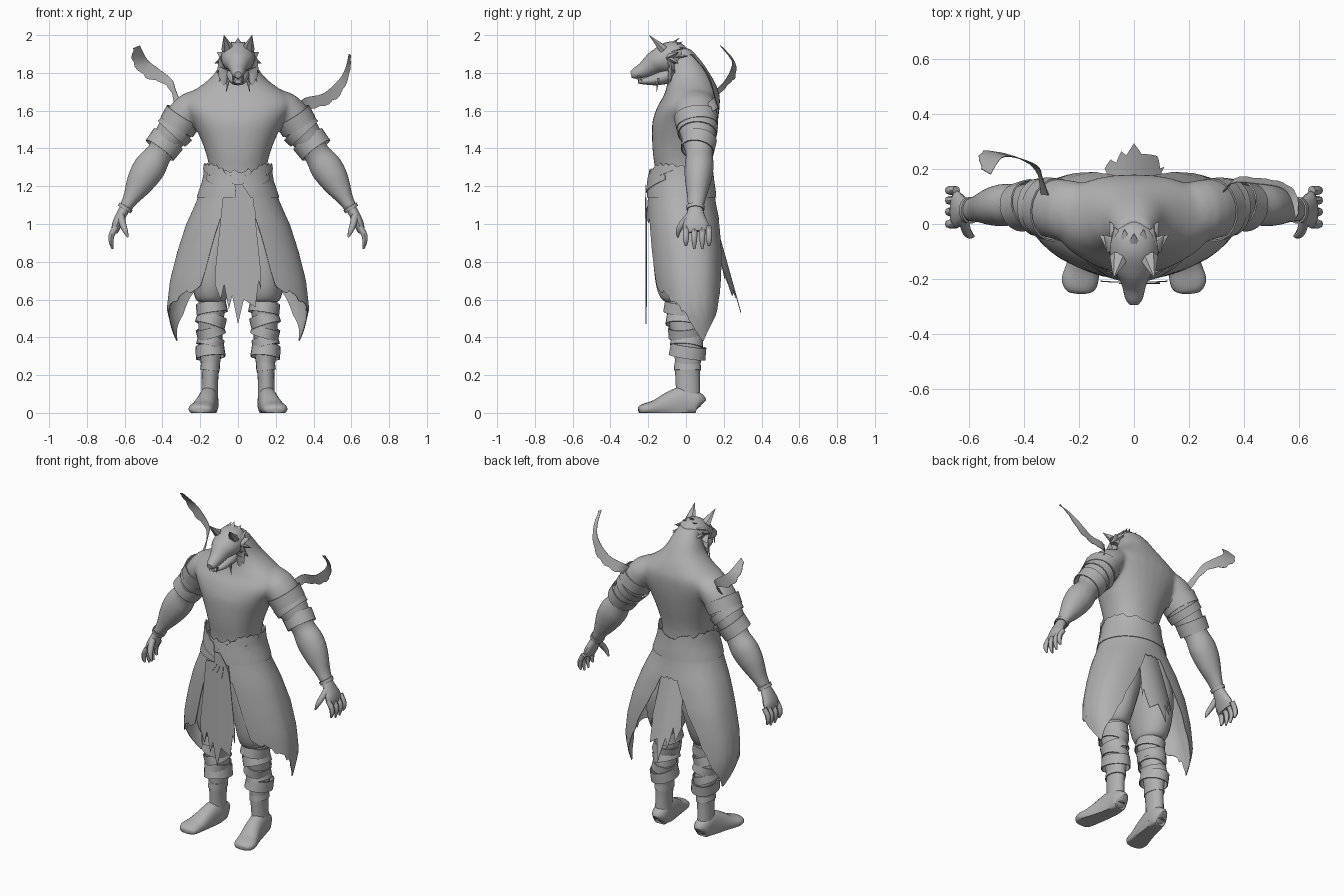
import bpy, bmesh, math, random
from mathutils import Vector

random.seed(4)
grey = bpy.data.materials.new("stone grey")
grey.diffuse_color = (0.44, 0.44, 0.44, 1)
X, Y, Z = Vector((1, 0, 0)), Vector((0, 1, 0)), Vector((0, 0, 1))


def interp(table, t):
    """Piecewise linear lookup in rows of (key, value, ...)."""
    for p, q in zip(table, table[1:]):
        if t <= q[0]:
            k = max(0, (t - p[0]) / (q[0] - p[0]))
            return [a + (b - a) * k for a, b in zip(p[1:], q[1:])]
    return list(table[-1][1:])


def smooth_rows(rows, steps):
    """Catmull-Rom through the rows."""
    out = []
    for i in range(len(rows) - 1):
        p = [rows[max(0, i - 1)], rows[i], rows[i + 1], rows[min(len(rows) - 1, i + 2)]]
        for s in range(steps):
            t = s / steps
            out.append([b + .5 * t * (c - a + t * (2*a - 5*b + 4*c - d + t * (3*(b - c) + d - a)))
                        for a, b, c, d in zip(*p)])
    return out + [list(rows[-1])]


def loft(bm, rows, ref=X, axis=None, sides=20, steps=3, n=2.0, cap=True, floor=False):
    """Skin over rings (x, y, z, radius along ref, other radius)."""
    rows = smooth_rows(rows, steps)
    rings = []
    for i, (x, y, z, a, b) in enumerate(rows):
        t = axis or (Vector(rows[min(i + 1, len(rows) - 1)][:3]) - Vector(rows[max(i - 1, 0)][:3])).normalized()
        u = (ref - t * ref.dot(t)).normalized()
        v = t.cross(u)
        ring = []
        for k in range(sides):
            c, s = math.cos(k * math.tau / sides), math.sin(k * math.tau / sides)
            c, s = math.copysign(abs(c) ** (2 / n), c), math.copysign(abs(s) ** (2 / n), s)
            p = Vector((x, y, z)) + u * c * a + v * s * b
            if floor:
                p.z = max(p.z, 0)
            ring.append(bm.verts.new(p))
        rings.append(ring)
    for r, q in zip(rings, rings[1:]):
        for k in range(sides):
            bm.faces.new((r[k], r[(k + 1) % sides], q[(k + 1) % sides], q[k]))
    if cap:
        bm.faces.new(rings[0])
        bm.faces.new(rings[-1])


def sheet(bm, grid):
    g = [[bm.verts.new(p) for p in row] for row in grid]
    for r, q in zip(g, g[1:]):
        for k in range(len(r) - 1):
            bm.faces.new((r[k], r[k + 1], q[k + 1], q[k]))


def finish(name, bm, mirror=False, thick=0, blend=0):
    bmesh.ops.recalc_face_normals(bm, faces=bm.faces)
    me = bpy.data.meshes.new(name)
    bm.to_mesh(me)
    bm.free()
    o = bpy.data.objects.new(name, me)
    bpy.context.collection.objects.link(o)
    me.materials.append(grey)
    if mirror:
        o.modifiers.new("mirror", 'MIRROR')
    if thick:
        m = o.modifiers.new("thickness", 'SOLIDIFY')
        m.thickness, m.offset = thick, 0
        o.modifiers.new("crisp edges", 'EDGE_SPLIT').split_angle = math.radians(45)
    if blend:
        m = o.modifiers.new("blend", 'REMESH')
        m.mode, m.voxel_size, m.use_smooth_shade = 'VOXEL', blend, True
        m = o.modifiers.new("soften", 'SMOOTH')
        m.factor, m.iterations = .5, 10


def solid(name, rows, mirror=False, **kw):
    bm = bmesh.new()
    loft(bm, rows, **kw)
    finish(name, bm, mirror)


def spikes(name, items, mirror=True):
    """Tapered points: (base, tip, radius, flatness)."""
    bm = bmesh.new()
    for b, t, r, f in items:
        loft(bm, [(*b, r, r * f), (*t, .001, .001)], sides=6, steps=1)
    finish(name, bm, mirror)


def bands(name, items, ref):
    """Wrapped strips: (centre, axis, radius a, radius b, width)."""
    bm = bmesh.new()
    for c, ax, a, b, w in items:
        c, ax = Vector(c), Vector(ax).normalized()
        loft(bm, [(*(c + ax * w * k), a * g, b * g) for k, g in ((-.5, 1), (.5, .96))],
             ref=ref, axis=ax, steps=1, cap=False)
    finish(name, bm, True, .006)


# torso, neck and arms blended into one skin; torso rows: height, half width, front y, back y
body = [(1.12, .15, -.15, .12), (1.28, .152, -.163, .12), (1.36, .166, -.174, .13), (1.45, .198, -.18, .15),
        (1.54, .243, -.178, .168), (1.62, .292, -.152, .178), (1.68, .27, -.118, .178), (1.74, .185, -.10, .158),
        (1.80, .122, -.095, .124), (1.87, .087, -.09, .076), (1.93, .06, -.085, .02)]
bm = bmesh.new()
loft(bm, [(0, (f + b) / 2, z, w, (b - f) / 2) for z, w, f, b in body], axis=Z, sides=32, n=2.2)
arm = [(.16, .04, 1.665, .10, .06), (.25, .05, 1.61, .112, .09), (.32, .06, 1.52, .103, .093),
       (.375, .065, 1.44, .087, .082), (.415, .07, 1.375, .072, .07), (.46, .07, 1.31, .078, .086),
       (.50, .065, 1.25, .074, .082), (.535, .06, 1.19, .062, .066), (.57, .055, 1.13, .05, .043),
       (.60, .05, 1.08, .042, .034)]
for s in (-1, 1):
    loft(bm, [(s * r[0], *r[1:]) for r in arm], ref=Y)
finish("torso_and_arms", bm, blend=.011)

# head
solid("head", [(0, .01, 1.9, .03, .03), (0, -.03, 1.895, .078, .07), (0, -.09, 1.88, .09, .083),
               (0, -.15, 1.86, .078, .066), (0, -.185, 1.84, .058, .055), (0, -.225, 1.815, .043, .041),
               (0, -.27, 1.796, .032, .029), (0, -.291, 1.79, .018, .017)])
solid("lower_jaw", [(0, -.06, 1.80, .065, .05), (0, -.15, 1.768, .052, .034), (0, -.21, 1.757, .036, .02),
                    (0, -.255, 1.754, .016, .01)])
spikes("ears", [((.053, -.12, 1.925), (.074, -.195, 2.0), .036, .7)])
spikes("brows", [((.012, -.195, 1.865), (.07, -.14, 1.905), .016, .8)])
spikes("fangs", [((.026, -.25, 1.785), (.027, -.254, 1.742), .007, 1),
                 ((.05, -.15, 1.77), (.062, -.155, 1.70), .01, 1), ((.022, -.235, 1.755), (.024, -.24, 1.785), .005, 1)])
spikes("cheek_fur", [((.07, -.08, z), (x, y, z2), .038, .5) for z, x, y, z2 in
                     ((1.89, .11, -.04, 1.91), (1.87, .125, -.04, 1.85), (1.85, .112, -.06, 1.80),
                      (1.82, .10, -.08, 1.755), (1.80, .075, -.09, 1.715))])
spikes("mane", [((.0, -.09, 1.94), (0, -.035, 1.985), .032, .5), ((.03, -.08, 1.935), (.035, -.02, 1.965), .032, .5),
                ((.055, -.07, 1.915), (.07, -.01, 1.935), .032, .5), ((.06, -.05, 1.885), (.09, .01, 1.89), .032, .5)])

# arm wraps and hands
bands("arm_wraps", [((.305, .055, 1.545), (.5, .1, -.8), .113, .102, .07), ((.335, .06, 1.495), (.65, 0, -.7), .106, .10, .05),
                    ((.392, .066, 1.42), (.6, -.15, -.8), .09, .092, .075),
                    ((.597, .05, 1.085), (.5, 0, -.8), .046, .038, .02)], Y)
bm = bmesh.new()
loft(bm, [(.595, .05, 1.09, .036, .028), (.622, .05, 1.04, .052, .028), (.642, .052, .995, .068, .026),
          (.652, .057, .96, .06, .018)], ref=Y, sides=14)
for y, tip in ((.0, .885), (.044, .868), (.086, .868), (.122, .885)):
    loft(bm, [(.645, y, .985, .016, .016), (.668, y, .945, .016, .016), (.672, y, .91, .014, .013),
              (.664, y, tip, .006, .006)], ref=Y, sides=8)
loft(bm, [(.62, .02, 1.045, .02, .02), (.61, -.02, 1.0, .018, .018), (.597, -.04, .965, .014, .014),
          (.583, -.043, .93, .005, .005)], ref=Y, sides=8)
finish("hands", bm, True)

# legs, feet and trousers
solid("shin", [(.14, -.02, .66, .07, .09), (.14, -.02, .55, .07, .085), (.145, -.005, .45, .065, .08),
               (.145, .01, .32, .058, .072), (.147, .008, .22, .046, .066), (.15, .01, .14, .044, .064),
               (.15, .013, .03, .046, .064)], True, axis=Z)
solid("foot", [(.15, .078, .04, .025, .04), (.15, .06, .05, .046, .06), (.155, -.01, .055, .05, .085),
               (.168, -.09, .04, .055, .07), (.185, -.16, .025, .062, .045), (.198, -.21, .02, .066, .033),
               (.205, -.237, .015, .052, .026), (.207, -.25, .012, .03, .014)], True, floor=True, n=2.3)
bands("shin_wraps", [((.14, -.02, .555), (.15, .1, 1), .08, .095, .06), ((.142, -.012, .49), (-.3, .1, 1), .078, .092, .06),
                     ((.145, -.005, .43), (.3, -.1, 1), .074, .088, .055), ((.145, .005, .375), (-.25, .1, 1), .07, .085, .05),
                     ((.147, .01, .325), (.1, .15, 1), .076, .095, .065), ((.147, .008, .245), (-.1, 0, 1), .049, .069, .04)], X)
solid("trousers", [(.08, -.02, 1.15, .09, .12), (.10, -.015, 1.0, .115, .155), (.125, -.01, .85, .125, .165),
                   (.14, -.015, .72, .108, .15), (.143, -.02, .645, .094, .13), (.142, -.022, .60, .08, .105),
                   (.14, -.02, .585, .06, .08)], True, axis=Z)

# skirt: height, half width, front y, back y
shape = [(.36, .325, -.14, .185), (.45, .352, -.155, .19), (.55, .375, -.168, .195), (.7, .358, -.188, .198),
         (.85, .32, -.2, .192), (1.0, .272, -.205, .178), (1.1, .225, -.203, .158), (1.24, .175, -.19, .138),
         (1.34, .168, -.18, .13)]


def around(deg, z, grow=0.0):
    """Point on the skirt: round in front, squarer behind."""
    w, f, b = interp(shape, z)
    a = math.radians(deg)
    s, c = math.sin(a), math.cos(a)
    r = (abs(s) ** 3 + abs(c) ** 3) ** (-1 / 3) if c < 0 else 1
    r = 1 + (r - 1) * min(1, max(0, (1.15 - z) / .3))
    return Vector(((w + grow) * s * r, (f + b) / 2 - ((b - f) / 2 + grow) * c * r, z))


hem = [(0, 1.02), (22, 1.0), (33, .66), (70, .56), (88, .5), (100, .44), (113, .375), (122, .44), (137, .53),
       (146, .66), (155, .82), (168, 1.0), (180, 1.02)]
grid = []
for d in range(0, 181, 3):
    low = interp(hem, d)[0] + (random.uniform(0, .03) if 0 < d < 90 or 135 < d < 180 else 0)
    grid.append([around(d, 1.24 + (low - 1.24) * k / 12) for k in range(13)])
bm = bmesh.new()
sheet(bm, grid)
finish("skirt_sides", bm, True, .004)


def flap(name, top, w0, w1, tears, depth):
    bm, g = bmesh.new(), []
    for i in range(41):
        u = i / 20 - 1
        low = interp(tears, u)[0]
        col = []
        for k in range(11):
            z = top + (low - top) * k / 10
            x = u * (w0 + (w1 - w0) * min(1, (top - z) / .4))
            col.append(Vector((x, depth(x, z), z)))
        g.append(col)
    sheet(bm, g)
    finish(name, bm, thick=.004)


tears = [(-1, .68), (-.75, .6), (-.6, .68), (-.4, .55), (-.25, .62), (0, .47), (.25, .6),
         (.5, .58), (.75, .56), (.9, .7), (1, .65)]
flap("front_flap", 1.14, .08, .122, tears, lambda x, z: -.212 + .3 * x * x)
flap("back_flap", 1.08, .07, .112, [(u, z + .06) for u, z in tears],
     lambda x, z: .19 + (.89 - z) * .28 - 3 * x * x)

# sash with torn upper edge, folds and hanging strands
bm = bmesh.new()
loop = []
for d in range(0, 360, 6):
    top = 1.275 + .035 * abs(math.sin(math.radians(d))) + random.uniform(-.012, .012)
    loop.append([around(d, 1.14 + (top - 1.14) * k / 4, .006 + .002 * (k > 0)) for k in range(5)])
sheet(bm, loop + [loop[0]])
finish("sash", bm, thick=.004)
bm = bmesh.new()
for side in (-1, 1):
    for d0, d1, za, zb, zc in ((8, 80, 1.21, 1.29, 1.31), (4, 62, 1.165, 1.235, 1.255)):
        rows = []
        for k in range(13):
            t = k / 12
            low = za + (zb - za) * t
            high = min(za + .03 + (zc - za) * 1.5 * t, zc) + .012 * (k % 2)
            rows.append([around(side * (d0 + (d1 - d0) * t), z, .014) for z in (low, high)])
        sheet(bm, rows)
for x, z, w in ((-.055, 1.06, .018), (-.01, 1.07, .02), (.03, 1.05, .018), (.09, 1.03, .022)):
    rows = []
    for k in range(6):
        t = k / 5
        c, h = x * t + .02 * math.sin(t * 3), w * (1 - t * .9)
        rows.append([Vector((c + s * h, -.216 + .1 * c * c, 1.21 + (z - 1.21) * t)) for s in (-1, 1)])
    sheet(bm, rows)
finish("sash_folds", bm, thick=.004)


# loose ribbons on the arms: lower x, lower z, upper x, upper z, y
def ribbon(name, rows):
    bm = bmesh.new()
    g = []
    for i, (a, b, c, d, y) in enumerate(smooth_rows(rows, 4)):
        p, q = Vector((a, y, b)), Vector((c, y - .02, d))
        g.append([p.lerp(q, .12 * (i % 3 == 1)), p.lerp(q, .5), q])
    sheet(bm, g)
    finish(name, bm, thick=.003)


ribbon("left_ribbon", [(-.335, 1.6, -.29, 1.61, .07), (-.35, 1.69, -.33, 1.71, .18), (-.40, 1.745, -.35, 1.765, .23),
                       (-.49, 1.775, -.425, 1.825, .26), (-.56, 1.855, -.48, 1.87, .26), (-.555, 1.93, -.52, 1.945, .20)])
ribbon("right_ribbon", [(.33, 1.58, .29, 1.6, .08), (.365, 1.605, .35, 1.665, .165), (.46, 1.625, .45, 1.69, .165),
                        (.54, 1.68, .535, 1.765, .15), (.59, 1.79, .57, 1.83, .11), (.598, 1.895, .587, 1.9, .04)])

# smooth shading with sharp edges kept
for o in bpy.data.objects:
    o.select_set(True)
    bpy.context.view_layer.objects.active = o
bpy.ops.object.shade_smooth_by_angle(angle=math.radians(45))
